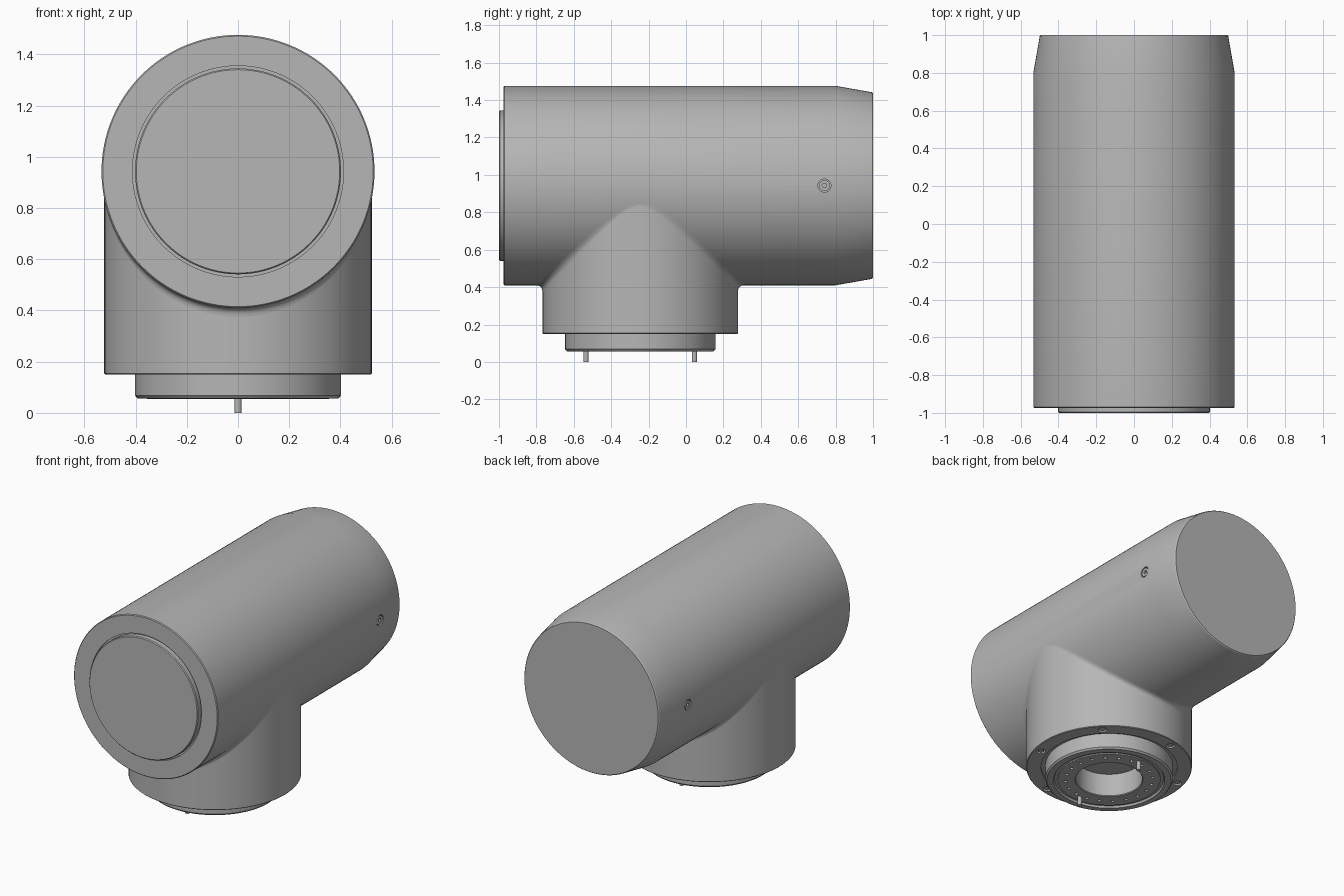
import bpy, bmesh, math
from mathutils import Matrix, Vector

if "Cube" in bpy.data.objects:
    bpy.data.objects.remove(bpy.data.objects["Cube"], do_unlink=True)

grey = bpy.data.materials.new("satin grey")
grey.use_nodes = True
colour = (0.47, 0.47, 0.47, 1)
grey.diffuse_color = colour
grey.node_tree.nodes["Principled BSDF"].inputs["Base Color"].default_value = colour

BARREL_R, BARREL_Z = 0.533, 0.943
STEM_R, STEM_Y = 0.523, -0.245
TO_Y = Matrix.Rotation(-math.pi / 2, 4, "X")
TO_X = Matrix.Rotation(math.pi / 2, 4, "Y")


def finish(name, bm, matrix=Matrix()):
    bmesh.ops.recalc_face_normals(bm, faces=bm.faces)
    mesh = bpy.data.meshes.new(name)
    bm.to_mesh(mesh)
    bm.free()
    mesh.transform(matrix)
    mesh.materials.append(grey)
    ob = bpy.data.objects.new(name, mesh)
    bpy.context.collection.objects.link(ob)
    return ob


def smooth(ob):
    bpy.ops.object.select_all(action="DESELECT")
    ob.select_set(True)
    bpy.context.view_layer.objects.active = ob
    bpy.ops.object.shade_smooth_by_angle(angle=math.radians(25))


def lathe(name, profile, matrix, segments=96):
    """Closed solid of revolution from (radius, height) points."""
    bm = bmesh.new()
    rings = []
    for r, h in profile:
        rings.append([bm.verts.new((r * math.cos(a), r * math.sin(a), h))
                      for a in (math.tau * i / segments for i in range(segments))])
    for low, high in zip(rings, rings[1:]):
        for i in range(segments):
            j = (i + 1) % segments
            bm.faces.new((low[i], low[j], high[j], high[i]))
    bm.faces.new(rings[0])
    bm.faces.new(rings[-1])
    return finish(name, bm, matrix)


def rods(name, places, radius, depth, turn=Matrix(), segments=20):
    """Several equal cylinders in one object."""
    bm = bmesh.new()
    for p in places:
        bmesh.ops.create_cone(bm, cap_ends=True, segments=segments, radius1=radius,
                              radius2=radius, depth=depth,
                              matrix=Matrix.Translation(p) @ turn)
    return finish(name, bm)


def cut(ob, cutter):
    mod = ob.modifiers.new("cut", "BOOLEAN")
    mod.operation, mod.solver, mod.object = "DIFFERENCE", "EXACT", cutter
    bpy.context.view_layer.objects.active = ob
    bpy.ops.object.modifier_apply(modifier=mod.name)
    bpy.data.objects.remove(cutter, do_unlink=True)


def circle(count, radius, z, start=0.0):
    return [Vector((radius * math.cos(a), STEM_Y + radius * math.sin(a), z))
            for a in (start + math.tau * i / count for i in range(count))]


# Horizontal barrel with a grooved front and a tapered back
barrel = lathe("barrel", [
    (0.402, -0.962), (0.412, -0.962), (0.412, -0.975), (0.528, -0.975),
    (BARREL_R, -0.970), (BARREL_R, 0.80), (0.499, 0.994), (0.494, 1.0),
], Matrix.Translation((0, 0, BARREL_Z)) @ TO_Y, 128)
sides = [Vector((s * BARREL_R, 0.74, BARREL_Z)) for s in (-1, 1)]
cut(barrel, rods("side_screw_cutter", sides, 0.035, 0.03, TO_X, 32))
smooth(barrel)

# Round cover on the front
smooth(lathe("front_cover", [(0.402, -0.95), (0.402, -0.994), (0.397, -1.0)],
             Matrix.Translation((0, 0, BARREL_Z)) @ TO_Y))

# Screws sunk into the barrel sides, with a socket each
screws = rods("side_screws", [Vector((p.x * 0.965, p.y, p.z)) for p in sides],
              0.029, 0.03, TO_X, 32)
cut(screws, rods("socket_cutter", sides, 0.013, 0.05, TO_X, 6))
smooth(screws)

# Stem, stepped spigot and blind bore
stem = lathe("stem", [
    (STEM_R, BARREL_Z), (STEM_R, 0.154), (0.519, 0.15), (0.43, 0.15),
    (0.43, 0.165), (0.402, 0.165), (0.402, 0.068), (0.392, 0.057),
    (0.352, 0.055), (0.345, 0.068), (0.325, 0.068), (0.325, 0.06),
    (0.215, 0.06), (0.21, 0.065), (0.21, 0.22),
], Matrix.Translation((0, STEM_Y, 0)))
cut(stem, rods("bolt_hole_cutter", circle(6, 0.475, 0.15, math.pi / 4), 0.028, 0.05))
cut(stem, rods("face_hole_cutter", circle(20, 0.275, 0.06, math.pi / 20), 0.011, 0.04, segments=12))
smooth(stem)
smooth(rods("flange_bolts", circle(6, 0.475, 0.165, math.pi / 4), 0.02, 0.02))

# Locating pins below the spigot
smooth(rods("locating_pins", [Vector((0, STEM_Y + s * 0.29, 0.04)) for s in (-1, 1)],
            0.014, 0.08))

# Soft fillet where the stem meets the barrel, fading out at the sides
bm = bmesh.new()
STEPS, COUNT, SIZE = 6, 128, 0.035
rows = []
for i in range(COUNT):
    a = math.tau * i / COUNT
    c, s = math.cos(a), math.sin(a)
    reach = SIZE * abs(s) + 0.0005

    def on_barrel(r):
        return Vector((r * c, STEM_Y + r * s,
                       BARREL_Z - math.sqrt(BARREL_R ** 2 - (r * c) ** 2)))

    corner = on_barrel(STEM_R)
    low, out = corner - Vector((0, 0, reach)), on_barrel(STEM_R + reach)
    row = []
    for k in range(STEPS + 1):
        t = k / STEPS
        row.append(bm.verts.new(low * (1 - t) ** 2 + corner * 2 * t * (1 - t) + out * t * t))
    rows.append(row)
for i in range(COUNT):
    row, following = rows[i], rows[(i + 1) % COUNT]
    for k in range(STEPS):
        bm.faces.new((row[k], following[k], following[k + 1], row[k + 1]))
fillet = finish("stem_fillet", bm)
smooth(fillet)
